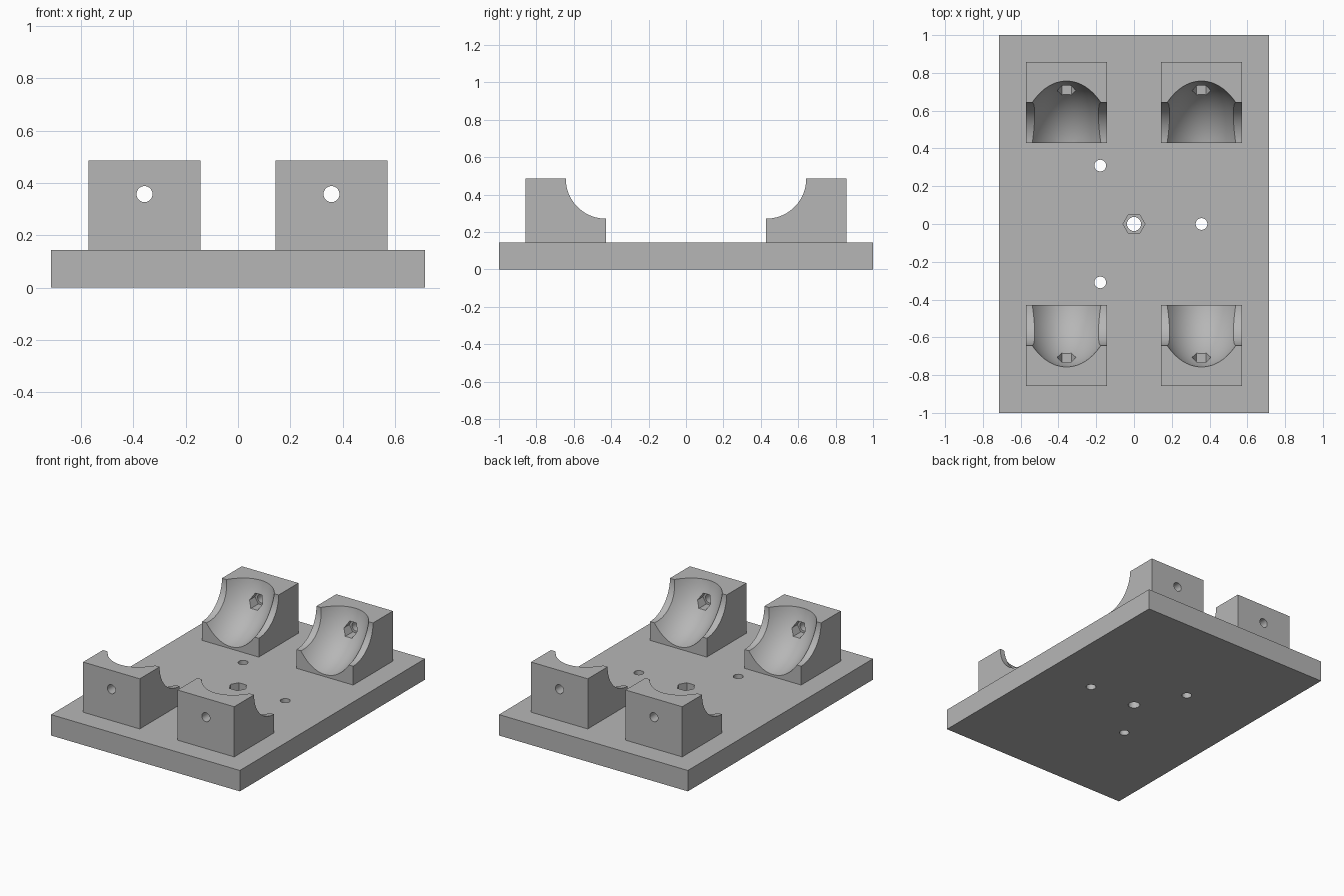
import bpy
import math
from mathutils import Matrix, Vector

if "Cube" in bpy.data.objects:
    bpy.data.objects.remove(bpy.data.objects["Cube"], do_unlink=True)

U = 1 / 70                      # one design unit
BASE_H = 10 * U
TOP = 34 * U                    # top of the cradle blocks
INNER, OUTER = 30 * U, 60 * U   # block extent from the centre line
BLOCK_X = 25 * U
HOLE_Z = 25 * U

grey = bpy.data.materials.new("plain grey")
grey.use_nodes = True
colour = (0.47, 0.47, 0.47, 1)
grey.diffuse_color = colour
grey.node_tree.nodes["Principled BSDF"].inputs["Base Color"].default_value = colour


def box(name, low, high):
    low, high = Vector(low), Vector(high)
    bpy.ops.mesh.primitive_cube_add(size=1, location=(low + high) / 2)
    ob = bpy.context.object
    ob.name = name
    ob.scale = high - low
    bpy.ops.object.transform_apply(location=True, scale=True)
    ob.data.materials.append(grey)
    return ob


def rod(start, end, radius, sides=48, spin=0.0):
    """Cylinder or prism cutter between two points."""
    start, end = Vector(start), Vector(end)
    axis = end - start
    bpy.ops.mesh.primitive_cylinder_add(vertices=sides, radius=radius, depth=axis.length)
    ob = bpy.context.object
    turn = axis.to_track_quat("Z", "Y").to_matrix().to_4x4()
    ob.data.transform(Matrix.Translation((start + end) / 2) @ turn @ Matrix.Rotation(spin, 4, "Z"))
    return ob


def ellipsoid(centre, radii):
    bpy.ops.mesh.primitive_uv_sphere_add(segments=80, ring_count=40, radius=1)
    ob = bpy.context.object
    ob.data.transform(Matrix.Translation(centre) @ Matrix.Diagonal((*radii, 1))
                      @ Matrix.Rotation(math.pi / 2, 4, "Y"))
    return ob


def cut(target, cutters):
    for cutter in cutters:
        cutter.hide_render = True
        cutter.data.materials.append(grey)
        mod = target.modifiers.new("cut", "BOOLEAN")
        mod.operation = "DIFFERENCE"
        mod.solver = "EXACT"
        mod.object = cutter
        bpy.ops.object.select_all(action="DESELECT")
        bpy.context.view_layer.objects.active = target
        target.select_set(True)
        bpy.ops.object.modifier_apply(modifier=mod.name)
        bpy.data.objects.remove(cutter, do_unlink=True)
    bpy.ops.object.shade_smooth_by_angle(angle=math.radians(25))


# Base plate with a nut recess and three mounting holes on a circle
plate = box("base_plate", (-50 * U, -1, 0), (50 * U, 1, BASE_H))
cutters = [rod((0, 0, -0.1), (0, 0, 0.3), 0.037),
           rod((0, 0, 0.09), (0, 0, 0.3), 0.058, 6, math.pi / 6)]
for i in range(3):
    a = i * math.tau / 3
    x, y = 25 * U * math.cos(a), 25 * U * math.sin(a)
    cutters.append(rod((x, y, -0.1), (x, y, 0.3), 0.031))
cut(plate, cutters)

# Four cradle blocks: round side notch, hollow bowl, bolt hole and nut pocket
for end, sy in (("front", -1), ("back", 1)):
    for side, sx in (("right", -1), ("left", 1)):
        x = sx * BLOCK_X
        y0, y1 = sorted((sy * INNER, sy * OUTER))
        block = box(f"{end}_{side}_cradle", (x - 15 * U, y0, BASE_H), (x + 15 * U, y1, TOP))
        cut(block, [
            rod((x - 0.3, sy * INNER, TOP), (x + 0.3, sy * INNER, TOP), 15 * U, 96),
            ellipsoid((x, sy * (INNER - 0.06), TOP + 0.06), (0.26, 0.393, 0.393)),
            rod((x, sy * 0.5, HOLE_Z), (x, sy * 0.95, HOLE_Z), 0.0305),
            rod((x, sy * 0.5, HOLE_Z), (x, sy * 0.765, HOLE_Z), 0.05, 6, math.pi / 6),
        ])
